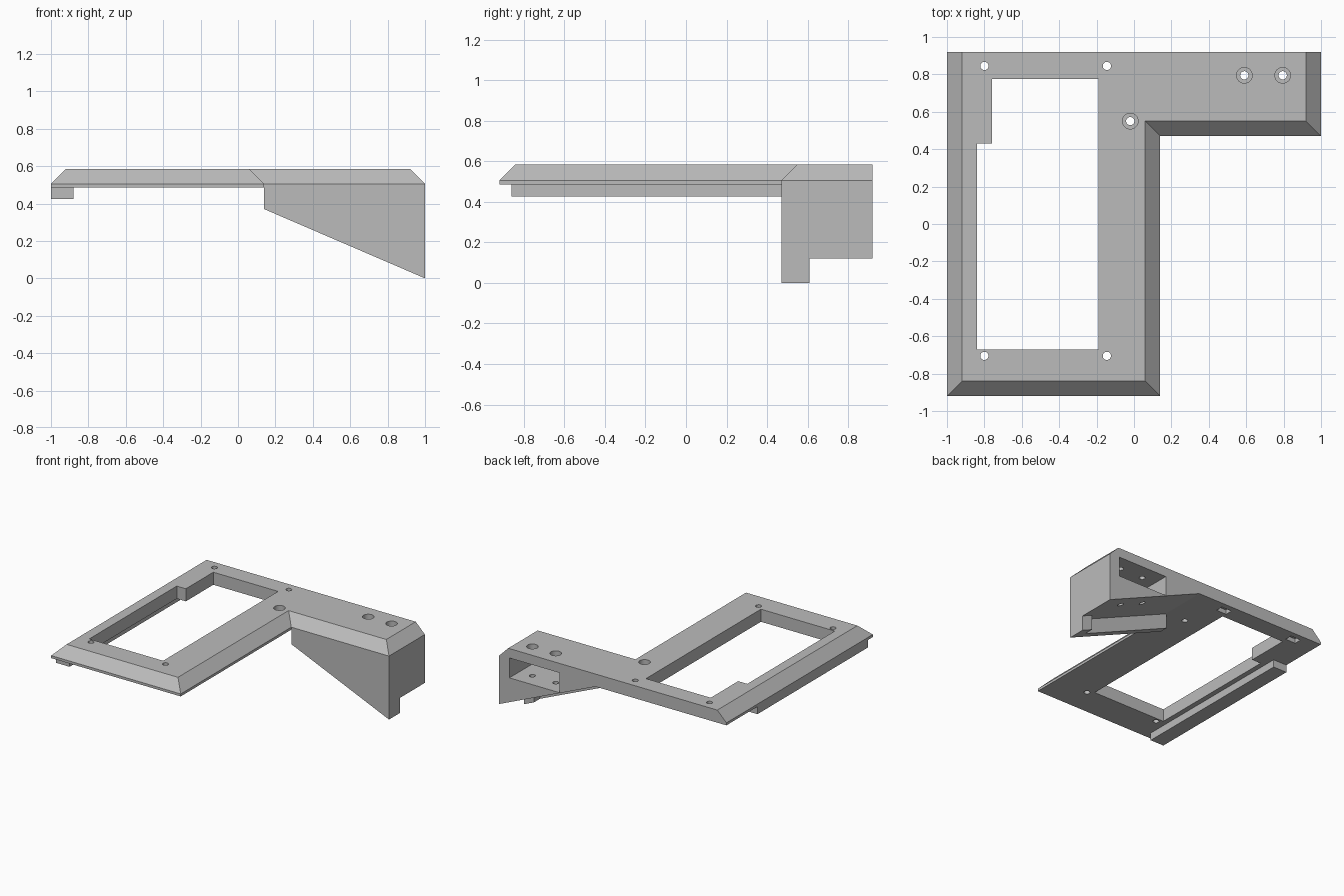
import bpy
import bmesh

old = bpy.data.objects.get("Cube")
if old:
    bpy.data.objects.remove(old, do_unlink=True)

grey = bpy.data.materials.new("plain_grey")
grey.use_nodes = True
grey.diffuse_color = (0.5, 0.5, 0.5, 1)
grey.node_tree.nodes["Principled BSDF"].inputs["Base Color"].default_value = (0.5, 0.5, 0.5, 1)


def loft(name, rings):
    """Solid skinned through matching rings of points."""
    bm = bmesh.new()
    loops = [[bm.verts.new(p) for p in ring] for ring in rings]
    n = len(loops[0])
    for a, b in zip(loops, loops[1:]):
        for i in range(n):
            j = (i + 1) % n
            bm.faces.new((a[i], a[j], b[j], b[i]))
    bm.faces.new(loops[0])
    bm.faces.new(loops[-1])
    bmesh.ops.recalc_face_normals(bm, faces=bm.faces)
    mesh = bpy.data.meshes.new(name)
    bm.to_mesh(mesh)
    bm.free()
    mesh.materials.append(grey)
    obj = bpy.data.objects.new(name, mesh)
    bpy.context.collection.objects.link(obj)
    return obj


def prism_z(name, outline, lo, hi):
    return loft(name, [[(x, y, z) for x, y in outline] for z in (lo, hi)])


def prism_y(name, profile, lo, hi):
    return loft(name, [[(x, y, z) for x, z in profile] for y in (lo, hi)])


def box(name, x0, x1, y0, y1, z0, z1):
    return prism_z(name, [(x0, y0), (x1, y0), (x1, y1), (x0, y1)], z0, z1)


def drill(name, x, y, r, z0, z1):
    bpy.ops.mesh.primitive_cylinder_add(vertices=32, radius=r, depth=z1 - z0,
                                        location=(x, y, (z0 + z1) / 2))
    obj = bpy.context.object
    obj.name = name
    return obj


def cut(target, cutters):
    for c in cutters:
        mod = target.modifiers.new("cut", "BOOLEAN")
        mod.operation = "DIFFERENCE"
        mod.solver = "EXACT"
        mod.object = c
        bpy.context.view_layer.objects.active = target
        bpy.ops.object.modifier_apply(modifier=mod.name)


LOW, RIM, TOP = 0.485, 0.505, 0.585
C = 0.08            # bevel width
SLOPE = 0.37 / 0.86  # underside slope of the bracket


def under(x):
    return (1 - x) * SLOPE


# L-shaped frame with bevelled edges everywhere except the back
base = [(-1, -.92), (.14, -.92), (.14, .47), (1, .47), (1, .92), (-1, .92)]
inner = [(-1 + C, -.92 + C), (.14 - C, -.92 + C), (.14 - C, .47 + C),
         (1 - C, .47 + C), (1 - C, .92), (-1 + C, .92)]
frame = loft("frame_plate", [[(x, y, z) for x, y in ring]
                             for ring, z in ((base, LOW), (base, RIM), (inner, TOP))])

# Sloped bracket under the arm: thin front wall, raised rear body, end post
front_wall = prism_y("bracket_front_wall",
                     [(.14, under(.14)), (1, 0), (1, LOW), (.14, LOW)], .47, .535)
body = prism_y("bracket_body", [(.152, LOW), (1, .12), (1, LOW)], .535, .92)
post = prism_y("bracket_end_post",
               [(.91, under(.91)), (1, 0), (1, .12), (.91, under(.91) + .12)], .535, .61)

# Rail below the left-hand edge
rail = box("side_rail", -1, -.88, -.86, .53, .425, LOW)

# Cutters: window, rear pocket, screw holes, counterbores, nut recesses
window = prism_z("window_cutter", [(-.84, -.67), (-.19, -.67), (-.19, .775),
                                   (-.76, .775), (-.76, .43), (-.84, .43)], .3, .7)
pocket = box("pocket_cutter", .47, .91, .55, 1.0, .352, .51)
arm_spots = [(.59, .795), (.795, .795)]
frame_spots = [(x, y) for x in (-.8, -.145) for y in (-.705, .845)]
arm_holes = [drill("arm_hole_cutter", x, y, .022, -.1, .7) for x, y in arm_spots]
holes = [drill("hole_cutter", x, y, .022, .3, .7) for x, y in frame_spots + [(-.02, .55)]]
bores = [drill("bore_cutter", x, y, .042, .545, .7) for x, y in arm_spots + [(-.02, .55)]]
nuts = [box("nut_cutter", x - .045, x + .045, .815, .875, .4, .52) for x in (-.8, -.145)]

cut(frame, [window, pocket] + arm_holes + holes + bores + nuts)
cut(body, [pocket] + arm_holes)

for c in [window, pocket] + arm_holes + holes + bores + nuts:
    bpy.data.objects.remove(c, do_unlink=True)

# Smooth only the round hole walls
bpy.ops.object.select_all(action="DESELECT")
for obj in (frame, body):
    obj.select_set(True)
bpy.context.view_layer.objects.active = frame
bpy.ops.object.shade_smooth_by_angle(angle=0.5)
